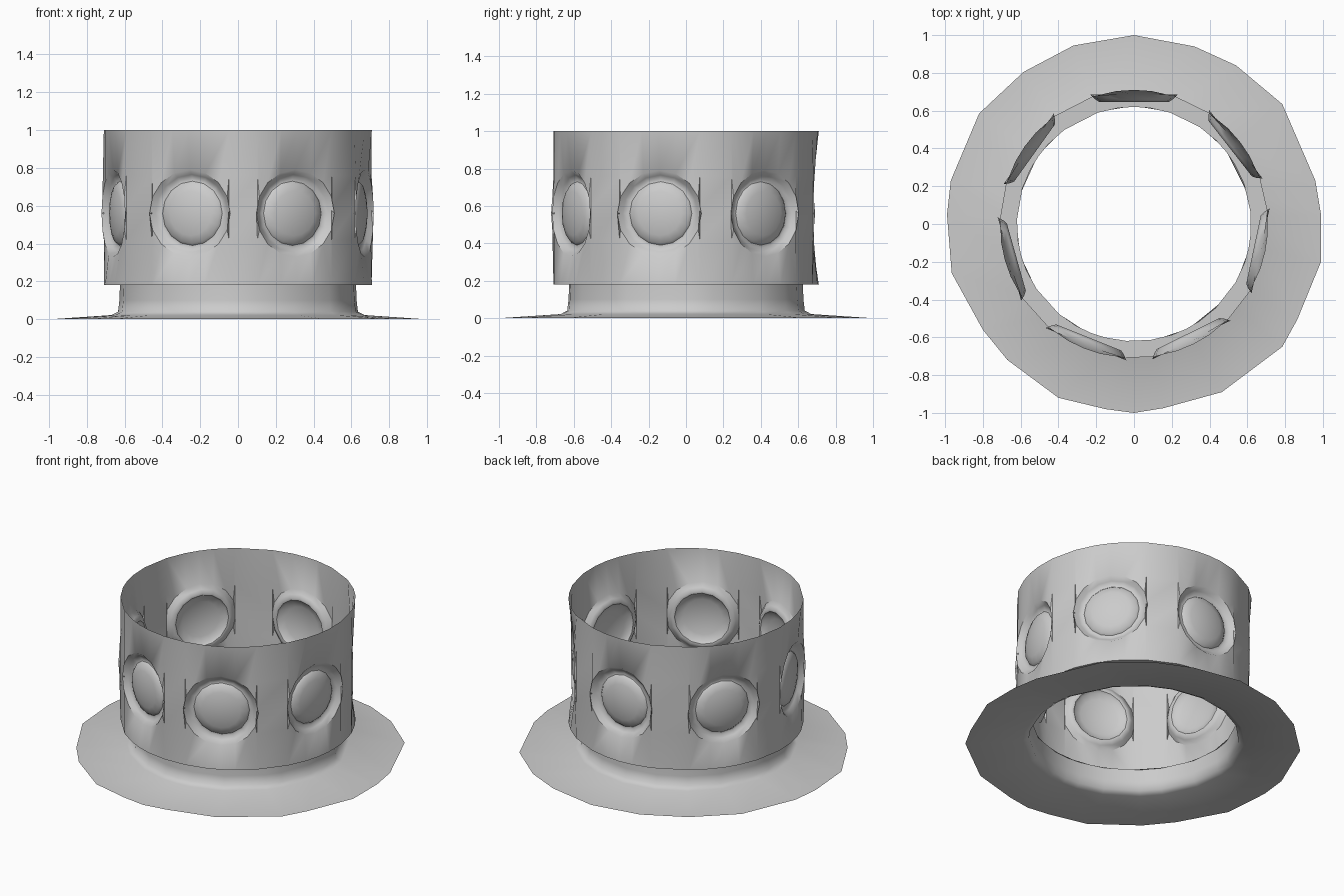
import bpy, bmesh, math

cube = bpy.data.objects.get("Cube")
if cube:
    bpy.data.objects.remove(cube, do_unlink=True)

grey = bpy.data.materials.new("plain_grey")
grey.use_nodes = True
grey.diffuse_color = (0.6, 0.6, 0.6, 1)
grey.node_tree.nodes["Principled BSDF"].inputs["Base Color"].default_value = (0.6, 0.6, 0.6, 1)


def finish(bm, name, angle):
    bmesh.ops.remove_doubles(bm, verts=bm.verts, dist=0.0005)
    bmesh.ops.recalc_face_normals(bm, faces=bm.faces)
    mesh = bpy.data.meshes.new(name)
    bm.to_mesh(mesh)
    bm.free()
    mesh.materials.append(grey)
    obj = bpy.data.objects.new(name, mesh)
    bpy.context.collection.objects.link(obj)
    bpy.ops.object.select_all(action='DESELECT')
    obj.select_set(True)
    bpy.context.view_layer.objects.active = obj
    bpy.ops.object.shade_smooth_by_angle(angle=math.radians(angle))


def polar(r, a, z):
    return (r * math.cos(a), r * math.sin(a), z)


def bridge(bm, a, b, closed=True):
    n = len(a)
    for i in range(n if closed else n - 1):
        j = (i + 1) % n
        bm.faces.new((a[i], a[j], b[j], b[i]))


# Upper wall: seven panels, each with a grooved round domed window
SIDES = 16
R, LOW, HIGH = 0.71, 0.18, 1.0
WIN_Z, WIN_R = 0.56, 0.158
HALF = math.radians(18)
angles = [math.radians(a) for a in (90, 144.5, 195.7, 248.2, 296.3, 348, 398)]
# (radius in the panel plane, distance from the axis), outside to centre
rings = [(0.23, 0.685), (0.205, 0.66), (0.185, 0.647), (0.17, 0.649)]
rings += [(WIN_R * k, 0.69 - 0.027 * k * k) for k in (1, 0.75, 0.45)]

bm = bmesh.new()
borders = []
for a in angles:
    ca, sa = math.cos(a), math.sin(a)

    def place(u, z, d):
        return bm.verts.new((d * ca - u * sa, d * sa + u * ca, z))

    turns = [2 * math.pi * i / SIDES for i in range(SIDES)]
    border = []
    for t in turns:
        c, s = math.cos(t), math.sin(t)
        m = max(abs(c), abs(s))
        z = (LOW + HIGH) / 2 + (HIGH - LOW) / 2 * s / m
        border.append(bm.verts.new(polar(R, a + HALF * c / m, z)))
    borders.append(border)
    prev = border
    for r, d in rings:
        loop = [place(r * math.cos(t), WIN_Z + r * math.sin(t), d) for t in turns]
        bridge(bm, prev, loop)
        prev = loop
    tip = place(0, WIN_Z, 0.69)
    for i in range(SIDES):
        bm.faces.new((prev[i], prev[(i + 1) % SIDES], tip))

# Plain upright strips between the panels
for k, border in enumerate(borders):
    after = borders[(k + 1) % len(borders)]
    left = [border[i] for i in (-2, -1, 0, 1, 2)]
    right = [after[i] for i in (10, 9, 8, 7, 6)]
    bridge(bm, left, right, closed=False)
finish(bm, "windowed_wall", 42)

# Ledge under the wall, following its lower edge
bm = bmesh.new()
outer, inner = [], []
for a in angles:
    for u in (-1, -math.tan(math.pi / 8), 0, math.tan(math.pi / 8), 1):
        outer.append(bm.verts.new(polar(R, a + HALF * u, LOW)))
        inner.append(bm.verts.new(polar(0.62, a + HALF * u, LOW)))
bridge(bm, outer, inner)
finish(bm, "ledge", 60)

# Neck flowing into a thin, uneven brim
outline = [(0, 1), (-.32, .945), (-.585, .805), (-.82, .585), (-.97, .23), (-.99, .05),
           (-.965, -.26), (-.8, -.56), (-.67, -.72), (-.4, -.92), (-.15, -.98), (0, -1),
           (.155, -.975), (.465, -.89), (.785, -.65), (.865, -.505), (.99, -.2),
           (.99, .05), (.96, .23), (.785, .635), (.54, .84), (.32, .94)]
bm = bmesh.new()
prev = [bm.verts.new((x, y, 0)) for x, y in outline]
for r, z in ((0.67, 0.022), (0.635, 0.04), (0.628, 0.1), (0.625, LOW)):
    loop = [bm.verts.new(polar(r, math.atan2(y, x), z)) for x, y in outline]
    bridge(bm, prev, loop)
    prev = loop
finish(bm, "neck_and_brim", 80)
